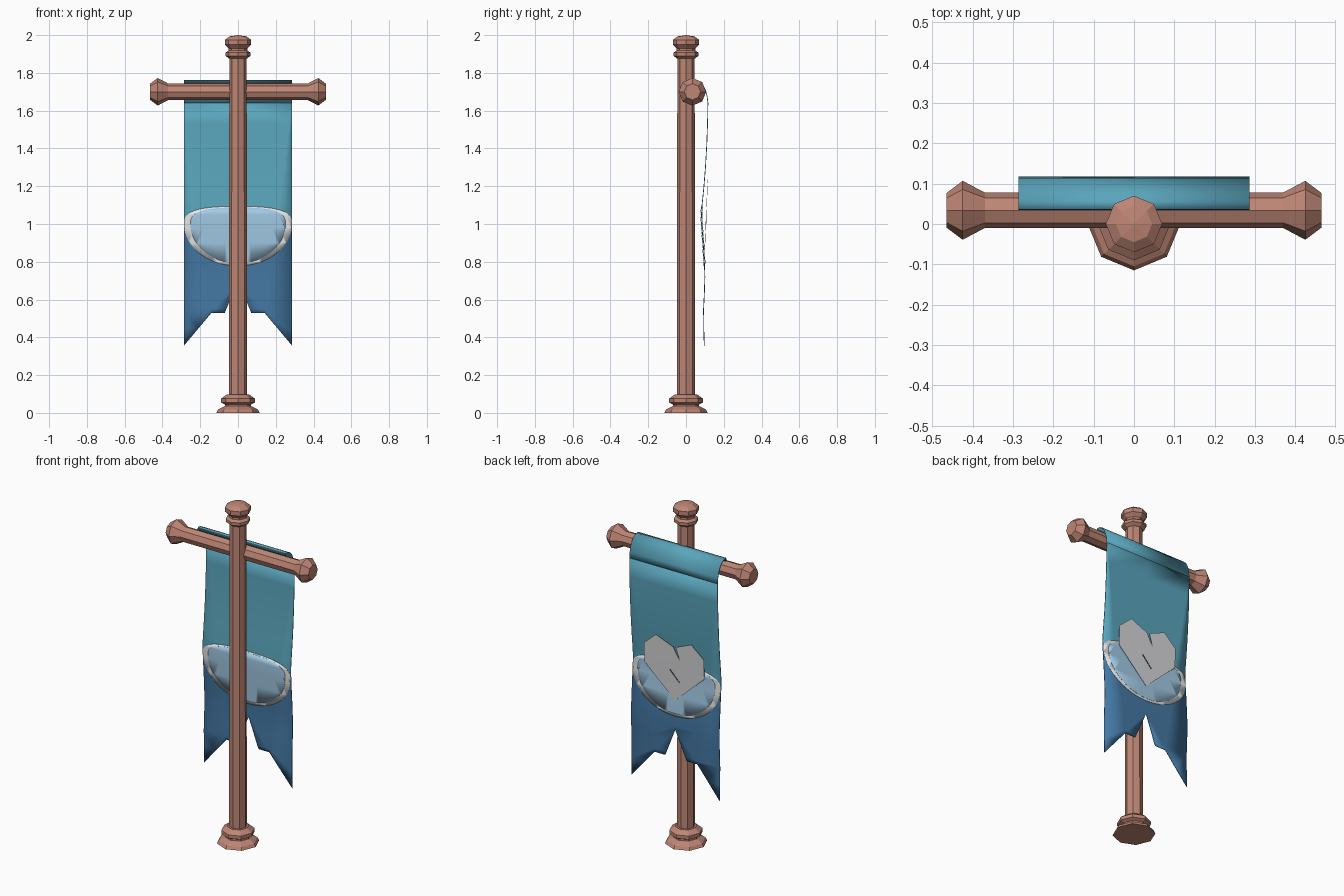
import bpy, bmesh, math
from mathutils import Matrix, Vector

cube = bpy.data.objects.get("Cube")
if cube:
    bpy.data.objects.remove(cube, do_unlink=True)


def material(name, rgb):
    """Flat material from an sRGB 0-255 colour."""
    lin = [((c / 255 + 0.055) / 1.055) ** 2.4 for c in rgb] + [1]
    m = bpy.data.materials.new(name)
    m.use_nodes = True
    m.diffuse_color = lin
    m.node_tree.nodes["Principled BSDF"].inputs["Base Color"].default_value = lin
    return m


wood = material("wood", (190, 134, 117))
teal = material("teal cloth", (90, 165, 188))
blue = material("blue cloth", (68, 120, 164))
pale = material("pale blue", (163, 203, 230))
white = material("white trim", (232, 234, 234))
grey = material("light grey", (215, 215, 218))
dark = material("dark hem", (50, 82, 92))


def finish(bm, name, mats, smooth=False):
    me = bpy.data.meshes.new(name)
    bm.to_mesh(me)
    bm.free()
    ob = bpy.data.objects.new(name, me)
    bpy.context.collection.objects.link(ob)
    for m in mats:
        me.materials.append(m)
    if smooth:
        bpy.ops.object.select_all(action='DESELECT')
        ob.select_set(True)
        bpy.context.view_layer.objects.active = ob
        bpy.ops.object.shade_smooth_by_angle(angle=math.radians(35))
    return ob


def turned(name, profile, matrix=Matrix()):
    """Eight-sided turned part from (radius, height) points."""
    bm = bmesh.new()
    rings = []
    for r, h in profile:
        rings.append([bm.verts.new((r * math.cos(k * math.pi / 4),
                                    r * math.sin(k * math.pi / 4), h)) for k in range(8)])
    for a, b in zip(rings, rings[1:]):
        for k in range(8):
            j = (k + 1) % 8
            bm.faces.new((a[k], a[j], b[j], b[k]))
    bm.faces.new(rings[0][::-1])
    bm.faces.new(rings[-1])
    bm.transform(matrix)
    return finish(bm, name, [wood])


def thicken(ob, t):
    mod = ob.modifiers.new("thickness", 'SOLIDIFY')
    mod.thickness = t
    mod.offset = 0


# Hanging curve of the cloth as (y, z), top to bottom
DRAPE = [(.116, 1.64), (.114, 1.53), (.11, 1.42), (.103, 1.3), (.095, 1.2), (.085, 1.1),
         (.082, 1.05), (.085, .98), (.091, .9), (.097, .8), (.1, .72), (.097, .63),
         (.093, .55), (.094, .45), (.097, .35)]


def drape_y(z):
    for (y0, z0), (y1, z1) in zip(DRAPE, DRAPE[1:]):
        if z >= z1 - 1e-5:
            return y0 + (y1 - y0) * (z0 - z) / (z0 - z1)
    return DRAPE[-1][0]


def sheet(name, outline, mats, thickness, depth, rule=None, cuts=(), smooth=True):
    """Flat outline in x and z, cut at each bend and pushed to depth(z)."""
    bm = bmesh.new()
    face = bm.faces.new([bm.verts.new((x, 0, z)) for x, z in outline])
    face.normal_update()
    if face.normal.y < 0:
        face.normal_flip()
    bmesh.ops.triangulate(bm, faces=[face])
    for z in [p[1] for p in DRAPE] + list(cuts):
        bmesh.ops.bisect_plane(bm, geom=bm.verts[:] + bm.edges[:] + bm.faces[:],
                               plane_co=(0, 0, z), plane_no=(0, 0, 1))
    if rule:
        for f in bm.faces:
            f.material_index = rule(f.calc_center_median())
    for v in bm.verts:
        v.co.y = depth(v.co.z)
    ob = finish(bm, name, mats, smooth)
    thicken(ob, thickness)
    return ob


def mirrored(half):
    """Close an outline by mirroring it; first and last points lie on x = 0."""
    return half + [(-x, z) for x, z in half[-2:0:-1]]


# Pole with stepped foot and finial
turned("pole", [(.115, 0), (.105, .018), (.07, .036), (.07, .045), (.09, .055), (.09, .075),
                (.06, .097), (.048, .097), (.046, 1.875), (.053, 1.88), (.066, 1.89),
                (.066, 1.907), (.05, 1.918), (.05, 1.93), (.07, 1.95), (.07, 1.975),
                (.045, 1.993), (.001, 2)])

# Crossbar with a knob at each end
knob = [(.043, .465), (.073, .425), (.044, .37)]
turned("crossbar", [(r, -x) for r, x in knob] + knob[::-1],
       Matrix.Translation((0, .034, 1.7)) @ Matrix.Rotation(math.pi / 2, 4, 'Y'))

# Cloth fold over the crossbar, with a dark front hem
W = .287
fold = [(.036, 1.742), (.037, 1.761), (.056, 1.759), (.074, 1.75), (.091, 1.732),
        (.104, 1.705), (.112, 1.675), DRAPE[0]]
bm = bmesh.new()
rows = [[bm.verts.new((s * W, y, z)) for s in (-1, 1)] for y, z in fold]
for i, (a, b) in enumerate(zip(rows, rows[1:])):
    f = bm.faces.new((a[0], a[1], b[1], b[0]))
    f.material_index = 1 if i == 0 else 0
thicken(finish(bm, "cloth_fold", [teal, dark], True), .004)

# Hanging cloth with swallow-tailed lower edge
sheet("hanging_cloth", mirrored([(0, 1.64), (W, 1.64), (W, .355), (.14, .53), (.07, .53), (0, .7)]),
      [teal, blue], .004, drape_y, lambda c: 1 if c.z < 1 else 0, [1.0])


# Painted round field: flatter on top, deeper below
def field(w, up, down):
    pts = []
    for k in range(64):
        a = k * math.tau / 64
        c, s = math.cos(a), math.sin(a)
        power = .7 if s > 0 else 1
        x = math.copysign(abs(c) ** power, c) * w
        z = abs(s) ** power * up if s > 0 else s * down
        pts.append((x, 1 + z))
    return pts


for side, s in (("front", -1), ("back", 1)):
    sheet(side + "_white_ring", field(.286, .093, .222), [white], .001,
          lambda z: drape_y(z) + s * .0035)
    sheet(side + "_pale_field", field(.252, .087, .208), [pale], .001,
          lambda z: drape_y(z) + s * .005)


# Split heart-shaped crest on the back
def crest_y(z):
    return .1 + (z - .88) * .042


right = [(.195, 1.05), (.195, 1.165), (.115, 1.235), (.004, 1.19)]
left = [(-x, z) for x, z in right[::-1]]
sheet("crest", [(0, .87)] + right + [(-.036, 1.12)] + [(-.012, 1.192)] + left[1:],
      [grey], .002, crest_y, smooth=False)
sheet("crest_crack", [(.028, 1.053), (.034, 1.048), (-.03, .982), (-.035, .986)],
      [dark], .001, lambda z: crest_y(z) + .0015, smooth=False)
